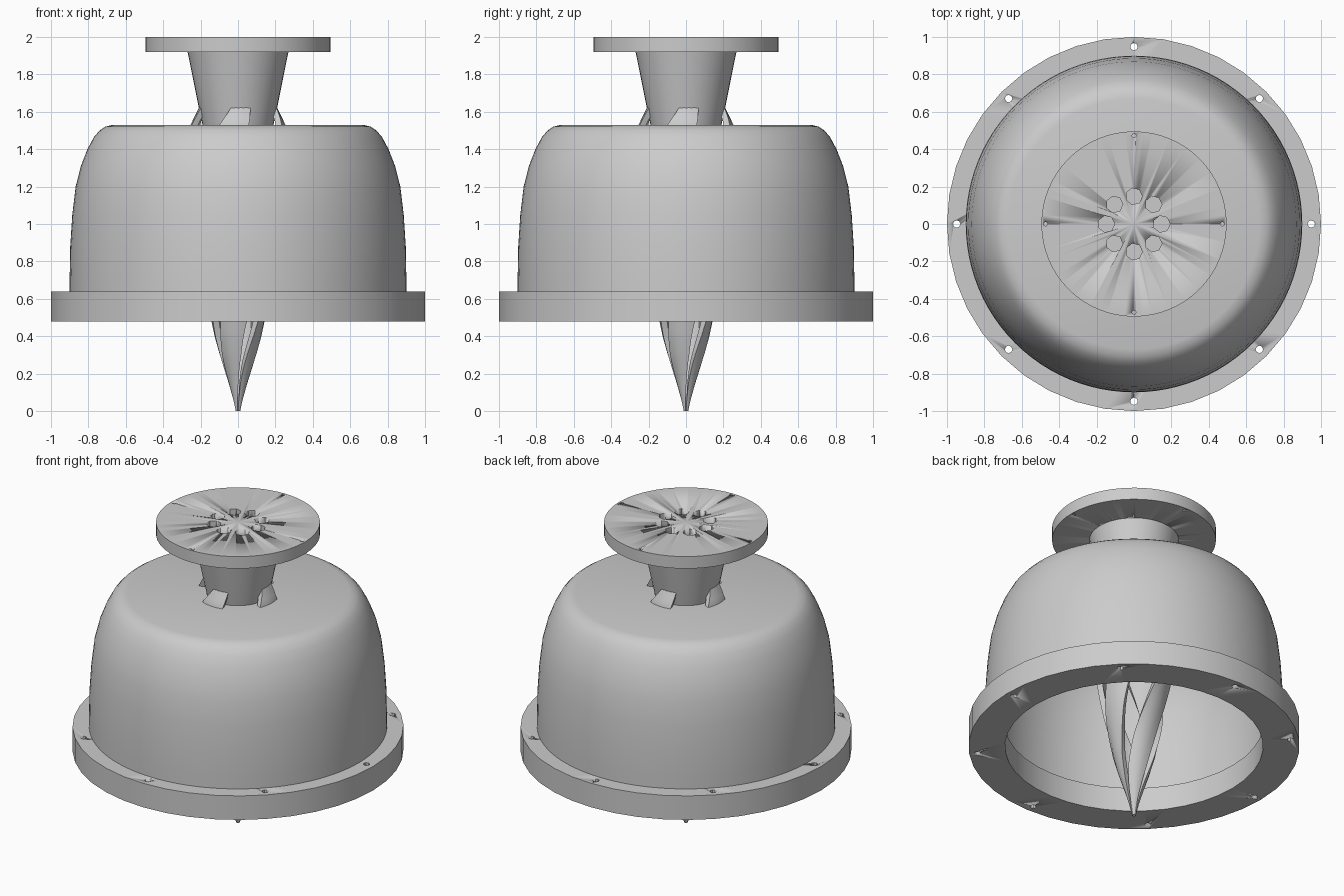
import bpy, bmesh, math
from math import cos, sin, pi, radians

if "Cube" in bpy.data.objects:
    bpy.data.objects.remove(bpy.data.objects["Cube"])


def make(name, verts, faces, angle=35):
    me = bpy.data.meshes.new(name)
    me.from_pydata(verts, [], faces)
    bm = bmesh.new()
    bm.from_mesh(me)
    bmesh.ops.remove_doubles(bm, verts=bm.verts, dist=1e-5)
    bmesh.ops.recalc_face_normals(bm, faces=bm.faces)
    bm.to_mesh(me)
    bm.free()
    ob = bpy.data.objects.new(name, me)
    bpy.context.collection.objects.link(ob)
    bpy.ops.object.select_all(action='DESELECT')
    ob.select_set(True)
    bpy.context.view_layer.objects.active = ob
    bpy.ops.object.shade_smooth_by_angle(angle=radians(angle))
    return ob


def lathe(name, profile, n, closed=False):
    """Spin an (r, z) profile round the z axis."""
    verts, faces, m = [], [], len(profile)
    for i in range(n):
        a = 2 * pi * i / n
        verts += [(r * cos(a), r * sin(a), z) for r, z in profile]
    for i in range(n):
        k = (i + 1) % n
        for j in range(m if closed else m - 1):
            l = (j + 1) % m
            faces.append((i * m + j, k * m + j, k * m + l, i * m + l))
    return make(name, verts, faces)


def drill(target, count, ring, radius, z0, z1, sides):
    """Cut a circle of holes with one joined cutter."""
    verts, faces = [], []
    for c in range(count):
        a, b = 2 * pi * c / count, len(verts)
        for z in (z0, z1):
            for s in range(sides):
                t = 2 * pi * s / sides
                verts.append((ring * cos(a) + radius * cos(t),
                              ring * sin(a) + radius * sin(t), z))
        faces.append(tuple(range(b, b + sides)))
        faces.append(tuple(range(b + sides, b + 2 * sides)))
        for s in range(sides):
            k = (s + 1) % sides
            faces.append((b + s, b + k, b + sides + k, b + sides + s))
    cutter = make(target.name + "_hole_cutter", verts, faces)
    cutter.hide_render = True
    cutter.hide_set(True)
    mod = target.modifiers.new("holes", 'BOOLEAN')
    mod.operation, mod.solver, mod.object = 'DIFFERENCE', 'EXACT', cutter


def interp(points, z):
    for (z0, r0), (z1, r1) in zip(points, points[1:]):
        if z <= z1:
            return r0 + (r1 - r0) * (z - z0) / (z1 - z0)
    return points[-1][1]


# hollow bell housing
outer = [(0.90, 0.60), (0.90, 0.72), (0.897, 0.88), (0.886, 1.05), (0.868, 1.20),
         (0.84, 1.31), (0.805, 1.40), (0.77, 1.465), (0.74, 1.50), (0.71, 1.52),
         (0.67, 1.53), (0, 1.53)]
inner = [(0, 1.48), (0.66, 1.48), (0.70, 1.46), (0.75, 1.40), (0.79, 1.31),
         (0.82, 1.20), (0.838, 1.05), (0.848, 0.88), (0.85, 0.60)]
lathe("bell_housing", outer + inner, 96, closed=True)

# base mounting ring with bolt holes
base = lathe("base_ring", [(0.78, 0.48), (1, 0.48), (1, 0.64), (0.78, 0.64)], 40, closed=True)
drill(base, 8, 0.948, 0.02, 0.4, 0.7, 8)

# top flange with bolt holes and a circle of ports
top = lathe("top_flange", [(0, 1.92), (0.495, 1.92), (0.495, 2.0), (0, 2.0)], 64)
drill(top, 4, 0.473, 0.011, 1.85, 2.1, 8)
drill(top, 8, 0.148, 0.045, 1.85, 2.1, 7)

# tapered neck
lathe("neck", [(0, 1.922), (0.27, 1.922), (0.205, 1.60), (0.185, 1.51), (0, 1.51)], 40)

# four twisted blades converging to the bottom tip: (z, radius) and (z, half width)
RADIUS = [(0, 0.012), (0.05, 0.022), (0.15, 0.05), (0.30, 0.098), (0.40, 0.125), (0.48, 0.142),
          (0.70, 0.19), (0.90, 0.222), (1.2, 0.255), (1.4, 0.268), (1.53, 0.255), (1.63, 0.205)]
WIDTH = [(0, 0.008), (0.15, 0.034), (0.30, 0.06), (0.48, 0.075), (0.9, 0.085),
         (1.5, 0.09), (1.63, 0.05)]
STEPS, ACROSS = 48, 4
for b in range(4):
    verts, faces = [], []
    for i in range(STEPS + 1):
        z = 1.63 * i / STEPS
        r, w = interp(RADIUS, z), interp(WIDTH, z)
        mid = radians(45 + 90 * b + 135 * (z / 1.58) ** 1.15)
        half = min(w / r, radians(38))
        thick = min(0.035, r * 0.45)
        loop = [(r, -1 + 2 * k / ACROSS) for k in range(ACROSS + 1)]
        loop += [(r - thick, 1 - 2 * k / ACROSS) for k in range(ACROSS + 1)]
        verts += [(q * cos(mid + s * half), q * sin(mid + s * half), z) for q, s in loop]
    m = 2 * (ACROSS + 1)
    for i in range(STEPS):
        for j in range(m):
            k = (j + 1) % m
            faces.append((i * m + j, i * m + k, (i + 1) * m + k, (i + 1) * m + j))
    faces.append(tuple(range(m)))
    faces.append(tuple(range(STEPS * m, STEPS * m + m)))
    make(f"twisted_blade_{b + 1}", verts, faces, 40)
